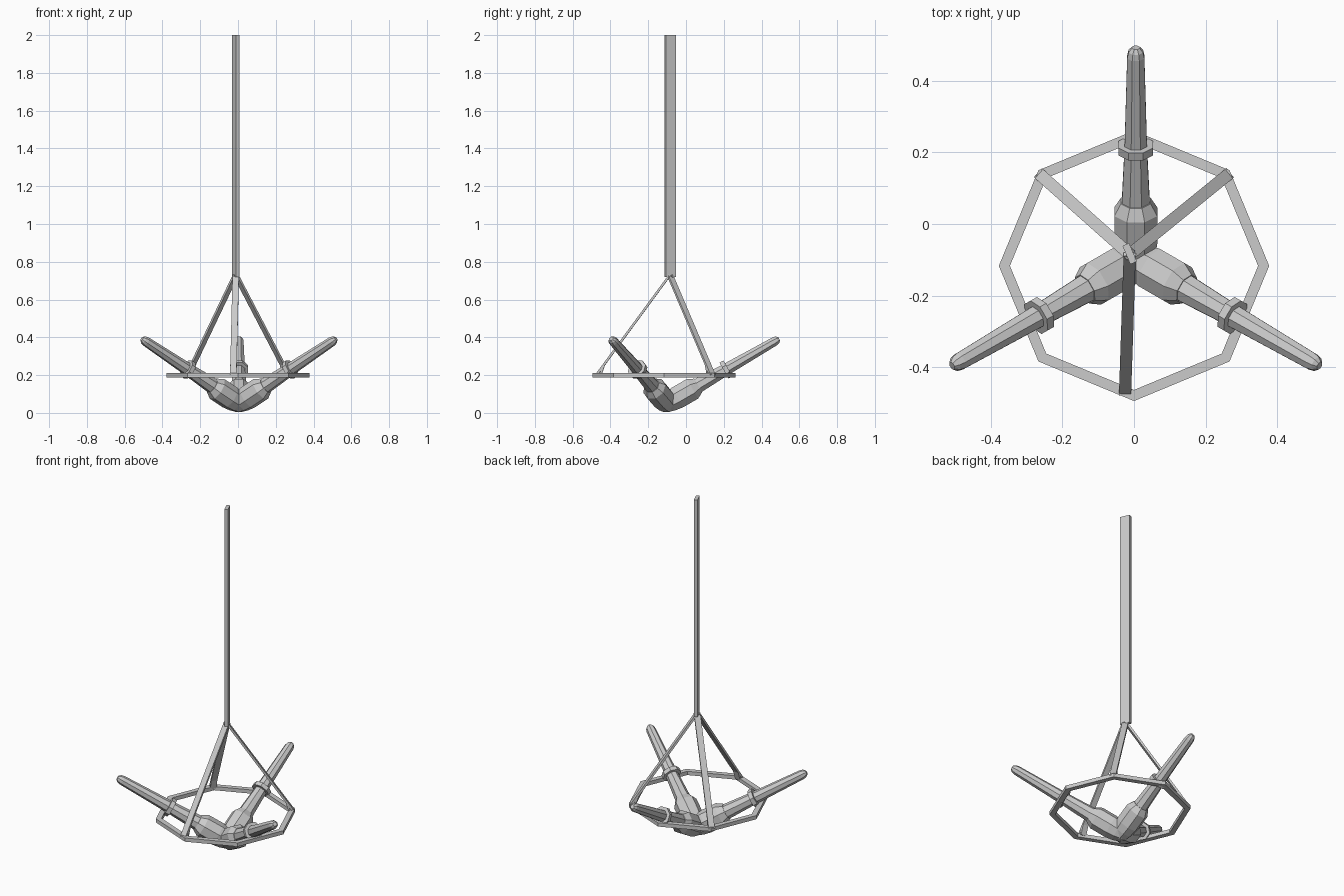
import bpy, bmesh, math
from mathutils import Vector, Matrix

if "Cube" in bpy.data.objects:
    bpy.data.objects.remove(bpy.data.objects["Cube"])

CENTRE = Vector((0.005, -0.1, 0.05))
TILT = math.radians(30)


def finish(name, bm, matrix=None):
    bmesh.ops.recalc_face_normals(bm, faces=bm.faces)
    mesh = bpy.data.meshes.new(name)
    bm.to_mesh(mesh)
    bm.free()
    ob = bpy.data.objects.new(name, mesh)
    bpy.context.collection.objects.link(ob)
    if matrix:
        ob.matrix_world = matrix
    return ob


def lathe(name, profile, matrix, sides=8, closed=False):
    """Sweep (radius, height) points around z; closed makes a ring."""
    bm = bmesh.new()
    rings = [[bm.verts.new((r * math.cos(k * math.tau / sides),
                            r * math.sin(k * math.tau / sides), z))
              for k in range(sides)] for r, z in profile]
    pairs = list(zip(rings, rings[1:]))
    if closed:
        pairs.append((rings[-1], rings[0]))
    else:
        bm.faces.new(rings[0])
        bm.faces.new(rings[-1])
    for a, b in pairs:
        for k in range(sides):
            n = (k + 1) % sides
            bm.faces.new((a[k], a[n], b[n], b[k]))
    return finish(name, bm, matrix)


def bar(name, start, end, width, depth):
    """Flat bar between two points, its width lying horizontally."""
    start, end = Vector(start), Vector(end)
    z = (end - start).normalized()
    x = z.cross(Vector((0, 0, 1))).normalized()
    y = z.cross(x)
    rot = Matrix((x, y, z)).transposed().to_4x4()
    bm = bmesh.new()
    bmesh.ops.create_cube(bm, size=1)
    bmesh.ops.scale(bm, vec=(width, depth, (end - start).length), verts=bm.verts)
    return finish(name, bm, Matrix.Translation((start + end) / 2) @ rot)


# Three tilted torches: bulbous socket, tapering shaft and collar
socket = [(0.045, -0.02), (0.058, 0.02), (0.065, 0.065),
          (0.065, 0.155), (0.045, 0.19)]
shaft = [(0.045, 0.15), (0.042, 0.19), (0.034, 0.36),
         (0.026, 0.655), (0.022, 0.673), (0.012, 0.685)]
collar = [(0.052, 0.348), (0.052, 0.372)]
for label, angle in (("back", 90), ("right", -30), ("left", 210)):
    m = (Matrix.Translation(CENTRE)
         @ Matrix.Rotation(math.radians(angle), 4, 'Z')
         @ Matrix.Rotation(math.pi / 2 - TILT, 4, 'Y')
         @ Matrix.Rotation(math.pi / 8, 4, 'Z'))
    lathe("torch_socket_" + label, socket, m)
    lathe("torch_shaft_" + label, shaft, m)
    lathe("torch_collar_" + label, collar, m)

# Octagonal support ring
lathe("support_ring", [(0.378, 0.188), (0.378, 0.21), (0.347, 0.21), (0.347, 0.188)],
      Matrix.Translation((0, -0.117, 0)), closed=True)

# Three hanging straps with small bent feet on the ring
apex = Vector((-0.012, -0.085, 0.73))
for label, x, y in (("front", -0.025, -0.475), ("right", 0.265, 0.14),
                    ("left", -0.265, 0.14)):
    foot = Vector((x, y, 0.2))
    bar("strap_" + label, apex, foot, 0.034, 0.012)
    inward = (apex - foot).xy.normalized().to_3d()
    bar("strap_foot_" + label, foot.lerp(apex, 0.11),
        foot + inward * 0.022, 0.034, 0.01)

# Long vertical hanger
bm = bmesh.new()
bmesh.ops.create_cube(bm, size=1)
bmesh.ops.scale(bm, vec=(0.02, 0.056, 1.28), verts=bm.verts)
finish("vertical_hanger", bm, Matrix.Translation((-0.012, -0.083, 1.36))
       @ Matrix.Rotation(math.radians(23), 4, 'Z'))
